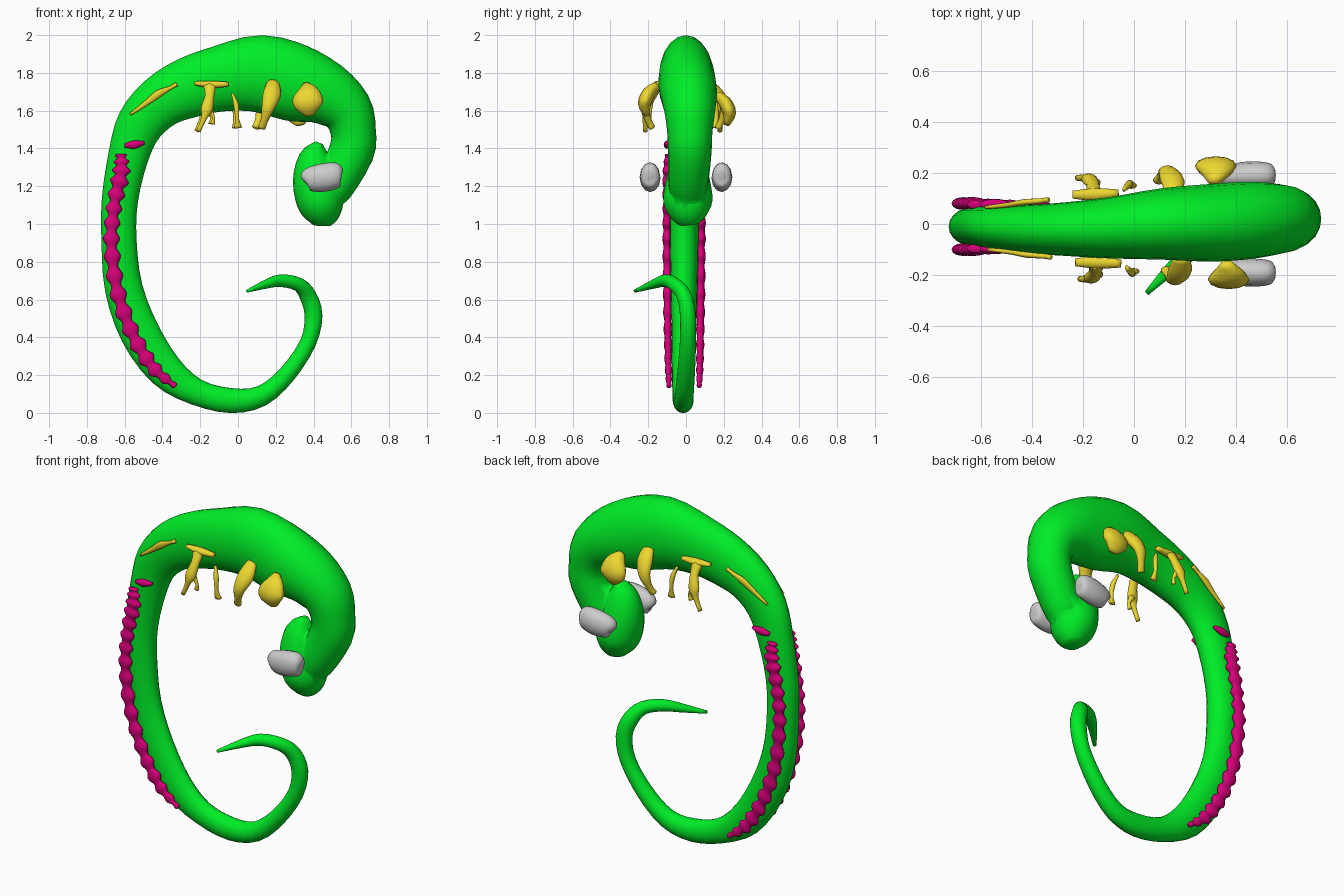
import bpy, math
from mathutils import Vector


def material(name, rgb):
    m = bpy.data.materials.new(name)
    m.diffuse_color = (*rgb, 1)
    return m


GREEN = material("green", (0.0, 0.85, 0.02))
YELLOW = material("yellow", (0.85, 0.68, 0.03))
MAGENTA = material("magenta", (0.7, 0.0, 0.2))


def spline(stations, sub):
    """Catmull-Rom interpolation of (x, y, z, width, thickness) stations."""
    n, out = len(stations), []
    for i in range(n - 1):
        a, b, c, d = (stations[min(max(i + k, 0), n - 1)] for k in (-1, 0, 1, 2))
        for j in range(sub):
            t = j / sub
            out.append([0.5 * (2*q + (r - p)*t + (2*p - 5*q + 4*r - s)*t*t
                               + (3*q - p - 3*r + s)*t**3)
                        for p, q, r, s in zip(a, b, c, d)])
    return out + [list(stations[-1])]


def sweep(name, stations, mat=None, sides=12, sub=3, ripple=0.0):
    """Tube of elliptical sections; width lies in the xz plane."""
    pts = spline(stations, sub)
    verts, faces, n = [], [], len(pts)
    for i, (x, y, z, w, h) in enumerate(pts):
        tan = (Vector(pts[min(i + 1, n - 1)][:3]) - Vector(pts[max(i - 1, 0)][:3])).normalized()
        nor = Vector((0, 1, 0)).cross(tan).normalized()
        bi = tan.cross(nor)
        w *= 1 + ripple * math.sin(i * math.pi / 3)
        h *= 1 + 0.5 * ripple * math.sin(i * math.pi / 3)
        for k in range(sides):
            a = 2 * math.pi * k / sides
            verts.append(Vector((x, y, z)) + nor * w * math.cos(a) + bi * h * math.sin(a))
    for i in range(n - 1):
        for k in range(sides):
            k2 = (k + 1) % sides
            faces.append((i*sides + k, i*sides + k2, (i+1)*sides + k2, (i+1)*sides + k))
    faces.append(tuple(reversed(range(sides))))
    faces.append(tuple(range((n - 1)*sides, n*sides)))
    me = bpy.data.meshes.new(name)
    me.from_pydata(verts, [], faces)
    me.polygons.foreach_set("use_smooth", [True] * len(me.polygons))
    if mat:
        me.materials.append(mat)
    ob = bpy.data.objects.new(name, me)
    bpy.context.collection.objects.link(ob)
    return ob


def pair(name, stations, mat=None, back=(0, 0, 0), **kw):
    """Same piece on the front (-y) and back (+y), the back one shifted."""
    sweep(name + "_front", [(x, -y, z, w, h) for x, y, z, w, h in stations], mat, **kw)
    dx, dy, dz = back
    sweep(name + "_back", [(x + dx, y + dy, z + dz, w, h) for x, y, z, w, h in stations], mat, **kw)


# curled body from the neck to the tail tip
body = sweep("body", [
    (.46, .01, 1.10, .05, .05), (.50, .01, 1.18, .10, .10), (.60, .02, 1.38, .12, .115),
    (.61, .02, 1.49, .12, .12), (.575, .02, 1.60, .14, .135), (.465, .015, 1.69, .17, .15),
    (.31, .005, 1.745, .205, .152), (.115, 0, 1.795, .205, .14), (-.09, -.015, 1.77, .175, .12),
    (-.265, -.02, 1.72, .16, .105), (-.41, -.02, 1.645, .14, .095), (-.52, -.015, 1.525, .125, .085),
    (-.58, -.01, 1.36, .107, .08), (-.625, -.01, 1.13, .096, .075), (-.63, -.01, .91, .093, .075),
    (-.605, -.01, .66, .10, .07), (-.52, -.012, .425, .105, .065), (-.385, -.015, .225, .095, .06),
    (-.22, -.017, .11, .07, .055), (-.035, -.015, .065, .066, .055), (.125, -.01, .09, .055, .05),
    (.26, 0, .205, .047, .047), (.37, .01, .37, .043, .043), (.40, .01, .515, .047, .042),
    (.37, -.01, .62, .045, .04), (.32, -.06, .68, .037, .036), (.225, -.11, .70, .033, .033),
    (.15, -.17, .682, .024, .026), (.05, -.27, .645, .008, .01)], GREEN, sides=20)

# head lobe, merged into the body
lobe = sweep("head_lobe", [
    (.43, .01, 1.43, .02, .03), (.41, .01, 1.36, .085, .08), (.41, .01, 1.24, .12, .115),
    (.435, .01, 1.12, .125, .13), (.445, .015, 1.04, .095, .095), (.445, .02, .995, .05, .05)],
    GREEN, sides=20)
union = body.modifiers.new("merge_head", 'BOOLEAN')
union.operation, union.object, union.solver = 'UNION', lobe, 'EXACT'
union.use_self = True
lobe.hide_render = True
lobe.hide_set(True)

# eyes
pair("eye", [(.35, .185, 1.225, .025, .025), (.37, .185, 1.235, .06, .045),
             (.45, .19, 1.245, .075, .055), (.53, .19, 1.26, .065, .048),
             (.55, .19, 1.26, .025, .025)])

# jagged segment strips along the trunk
pair("segment_strip", [
    (-.62, .095, 1.37, .025, .015), (-.62, .10, 1.27, .04, .022), (-.655, .10, 1.1, .035, .022),
    (-.67, .10, .9, .035, .022), (-.64, .098, .65, .036, .022), (-.56, .096, .42, .036, .02),
    (-.45, .093, .24, .034, .018), (-.33, .09, .14, .012, .012)],
    MAGENTA, back=(0, -.02, 0), sub=15, ripple=.28)
pair("segment_tip", [(-.60, .095, 1.415, .01, .012), (-.55, .10, 1.42, .022, .018),
                     (-.495, .10, 1.43, .008, .01)], MAGENTA, back=(0, -.02, 0))

# yellow strands and leaves beside the throat
B = (-.01, -.035, 0)
pair("thin_strand", [(-.57, .10, 1.58, .007, .007), (-.48, .11, 1.645, .015, .01),
                     (-.42, .12, 1.69, .02, .012), (-.36, .125, 1.72, .01, .01),
                     (-.325, .13, 1.74, .013, .01)], YELLOW, back=B)
pair("branch_bar", [(-.23, .15, 1.745, .01, .015), (-.14, .15, 1.738, .02, .025),
                    (-.05, .155, 1.74, .012, .015)], YELLOW, back=B)
pair("branch_stem", [(-.15, .155, 1.735, .035, .02), (-.15, .185, 1.68, .025, .02),
                     (-.165, .21, 1.61, .032, .022), (-.18, .215, 1.56, .015, .015),
                     (-.21, .215, 1.49, .012, .012)], YELLOW, back=B)
pair("branch_foot", [(-.155, .20, 1.61, .02, .015), (-.13, .20, 1.565, .008, .01),
                     (-.135, .195, 1.53, .014, .012)], YELLOW, back=B)
pair("short_strand", [(-.03, .17, 1.69, .006, .01), (-.01, .19, 1.63, .014, .014),
                      (-.005, .195, 1.56, .01, .012), (0, .185, 1.51, .022, .013)],
     YELLOW, back=(-.01, -.035, 0))
pair("long_leaf", [(.185, .13, 1.755, .03, .015), (.18, .18, 1.69, .048, .03),
                   (.16, .215, 1.62, .035, .025), (.14, .20, 1.55, .02, .018),
                   (.125, .18, 1.51, .022, .018)], YELLOW, back=(-.03, -.01, 0))
pair("wide_leaf", [(.36, .15, 1.735, .02, .02), (.37, .195, 1.695, .065, .035),
                   (.37, .22, 1.635, .08, .035), (.38, .205, 1.575, .025, .015)],
     YELLOW, back=(-.05, .01, -.05))
